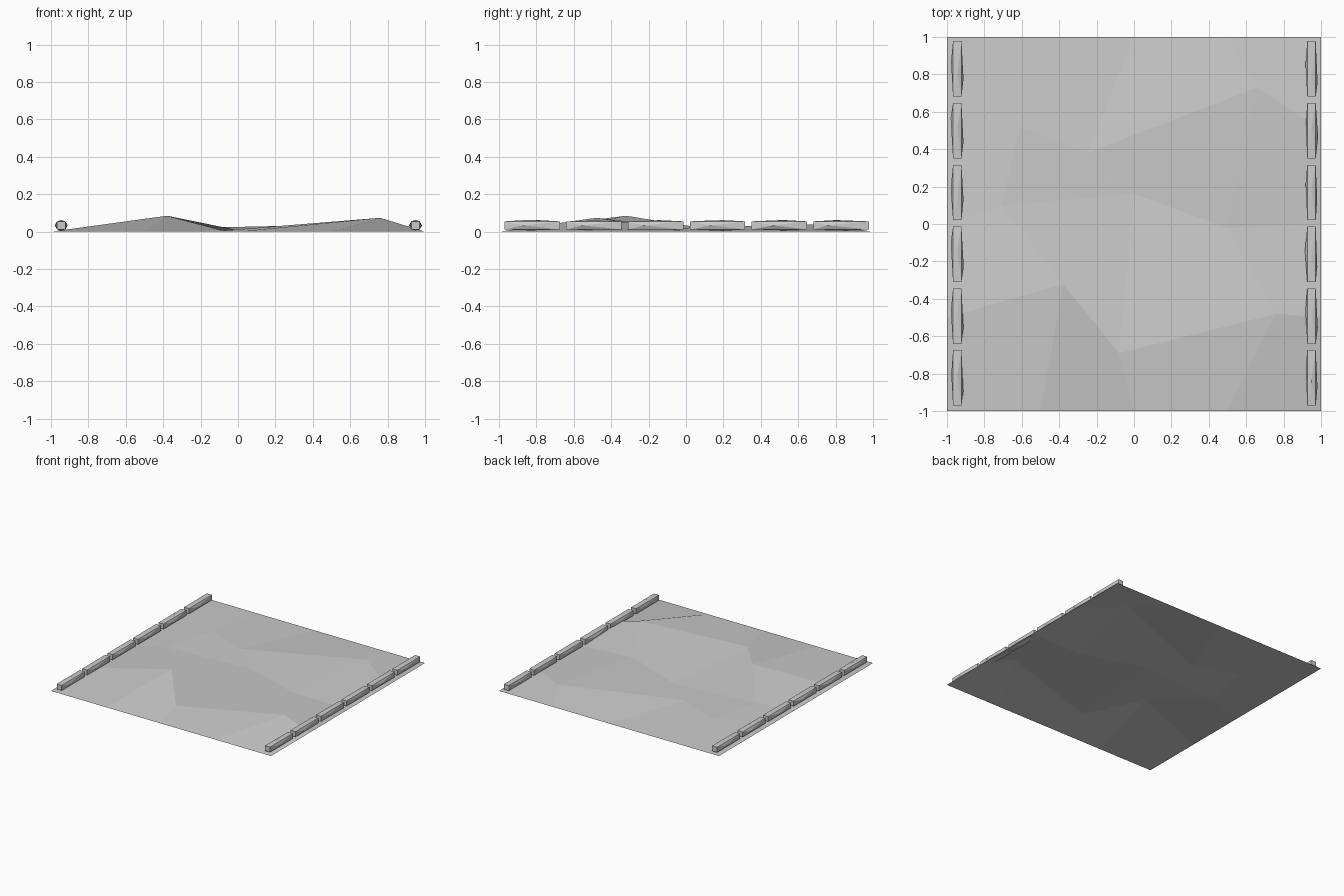
import bpy, bmesh, random
from mathutils import Vector

if "Cube" in bpy.data.objects:
    bpy.data.objects.remove(bpy.data.objects["Cube"])

random.seed(4)


def add_object(name, bm):
    mesh = bpy.data.meshes.new(name)
    bm.to_mesh(mesh)
    bm.free()
    obj = bpy.data.objects.new(name, mesh)
    bpy.context.collection.objects.link(obj)
    return obj


# Uneven ground sheet: 4 x 4 grid, flat border, shifted inner points
inner = {
    (-0.5, -0.5): (-0.38, -0.32, 0.085),
    (0, -0.5): (-0.08, -0.69, 0.006),
    (0.5, -0.5): (0.76, -0.48, 0.074),
    (-0.5, 0): (-0.71, 0.10, 0.015),
    (0, 0): (0.0, 0.16, 0.008),
    (0.5, 0): (0.50, -0.02, 0.02),
    (-0.5, 0.5): (-0.61, 0.52, 0.015),
    (0, 0.5): (-0.25, 0.38, 0.02),
    (0.5, 0.5): (0.66, 0.73, 0.04),
}
bm = bmesh.new()
bmesh.ops.create_grid(bm, x_segments=4, y_segments=4, size=1)
for v in bm.verts:
    key = (round(v.co.x, 1), round(v.co.y, 1))
    if key in inner:
        v.co = inner[key]
add_object("ground_sheet", bm)


# Rough square-ended beam whose long sides bulge to an off-centre point
def beam(name, x, y):
    bm = bmesh.new()
    bmesh.ops.create_cube(bm, size=1)
    bmesh.ops.scale(bm, vec=(0.045, 0.296, 0.043), verts=bm.verts)
    bm.normal_update()
    sides = [f for f in bm.faces if abs(f.normal.y) < 0.5]
    for f in sides:
        n = f.normal.copy()
        center = bmesh.ops.poke(bm, faces=[f])["verts"][0]
        slide = 0.045 if n.x < -0.5 else -0.05 if n.x > 0.5 else 0
        out = 0.011 if abs(n.x) > 0.5 else 0.006
        center.co += n * (out + random.uniform(-0.003, 0.002))
        center.co += Vector((0, slide + random.uniform(-0.03, 0.03), 0))
    bmesh.ops.translate(bm, vec=(x, y, 0.0335), verts=bm.verts)
    add_object(name, bm)


# Two border rows of six beams
for side, x in (("left", -0.945), ("right", 0.949)):
    for i in range(6):
        beam(f"{side}_border_beam_{i + 1}", x, -0.823 + i * 0.3305)
